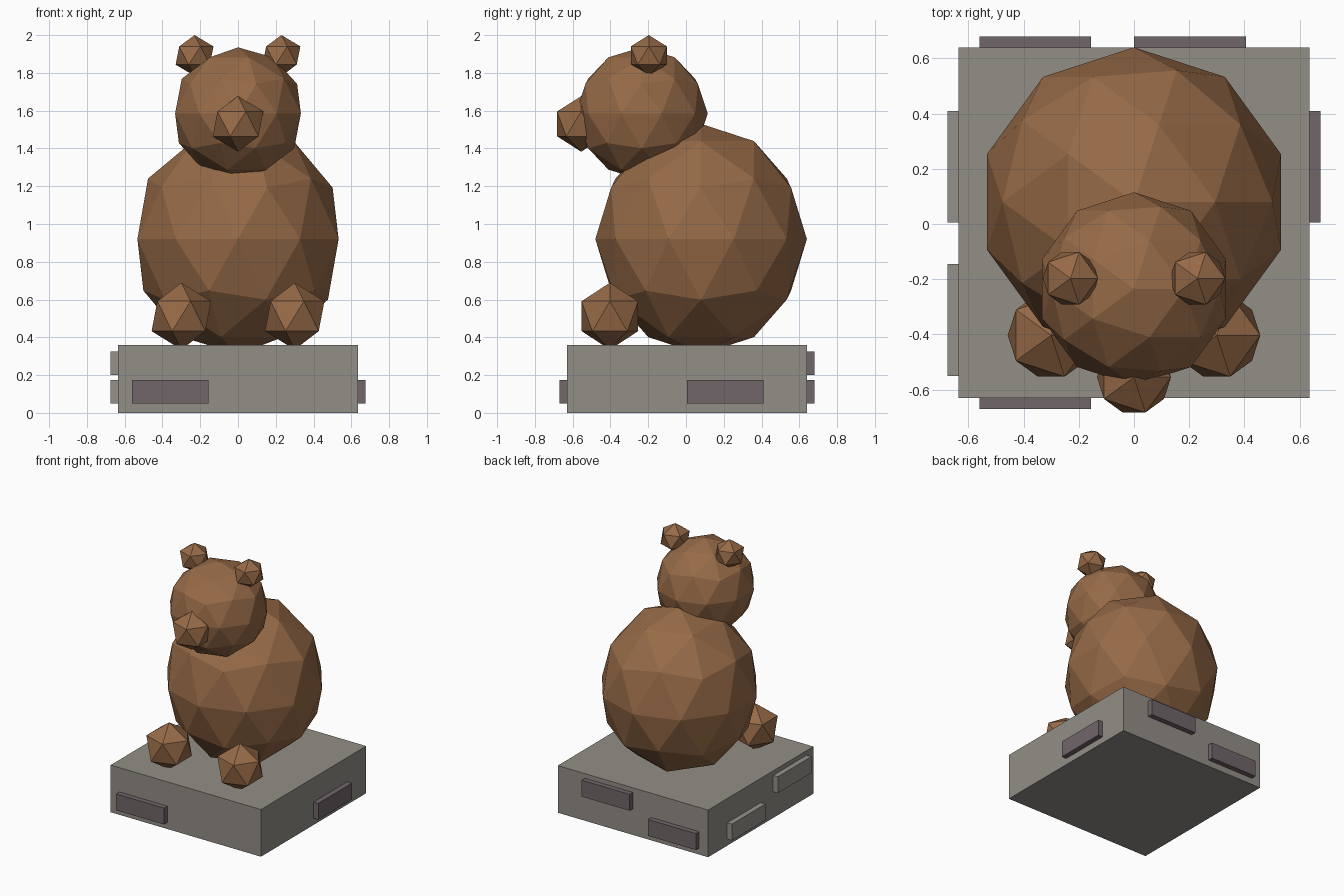
import bpy

if "Cube" in bpy.data.objects:
    bpy.data.objects.remove(bpy.data.objects["Cube"])


def material(name, rgb):
    m = bpy.data.materials.new(name)
    m.diffuse_color = (*rgb, 1.0)
    m.use_nodes = True
    m.node_tree.nodes["Principled BSDF"].inputs["Base Color"].default_value = m.diffuse_color
    return m


FUR = material("brown_fur", (0.305, 0.144, 0.063))
STONE = material("grey_stone", (0.290, 0.272, 0.243))
DARK = material("dark_stone", (0.160, 0.133, 0.138))
PALE = material("pale_stone", (0.300, 0.285, 0.258))


def finish(name, mat):
    ob = bpy.context.object
    ob.name = name
    ob.data.materials.append(mat)
    bpy.ops.object.transform_apply(location=False, rotation=False, scale=True)
    return ob


def ball(name, loc, radii, subdivisions):
    bpy.ops.mesh.primitive_ico_sphere_add(subdivisions=subdivisions, radius=1, location=loc)
    bpy.context.object.scale = radii
    return finish(name, FUR)


def box(name, lo, hi, mat):
    centre = [(a + b) / 2 for a, b in zip(lo, hi)]
    bpy.ops.mesh.primitive_cube_add(size=1, location=centre)
    bpy.context.object.scale = [b - a for a, b in zip(lo, hi)]
    return finish(name, mat)


# Plinth block
X, Y0, Y1 = 0.635, -0.63, 0.64
box("plinth", (-X, Y0, 0), (X, Y1, 0.36), STONE)

# Raised stones on the plinth sides: lower and upper course
D, LOW, HIGH = 0.04, (0.05, 0.175), (0.20, 0.325)
box("front_stone", (-0.56, Y0 - D, LOW[0]), (-0.155, Y0 + D, LOW[1]), DARK)
box("back_stone_low", (-0.56, Y1 - D, LOW[0]), (-0.155, Y1 + D, LOW[1]), DARK)
box("back_stone_high", (0.0, Y1 - D, HIGH[0]), (0.405, Y1 + D, HIGH[1]), DARK)
box("right_stone", (X - D, 0.005, LOW[0]), (X + D, 0.41, LOW[1]), DARK)
box("left_stone_low", (-X - D, 0.005, LOW[0]), (-X + D, 0.41, LOW[1]), PALE)
box("left_stone_high", (-X - D, -0.55, HIGH[0]), (-X + D, -0.145, HIGH[1]), PALE)

# Seated animal
ball("body", (0, 0.08, 0.92), (0.56, 0.56, 0.61), 2)
ball("head", (0, -0.235, 1.585), (0.35, 0.35, 0.35), 2)
ball("muzzle", (0, -0.555, 1.53), (0.15, 0.15, 0.147), 1)
for side, s in (("left", -1), ("right", 1)):
    ball(side + "_ear", (s * 0.23, -0.197, 1.892), (0.112, 0.112, 0.108), 1)
    ball(side + "_paw", (s * 0.30, -0.403, 0.512), (0.176, 0.176, 0.177), 1)
